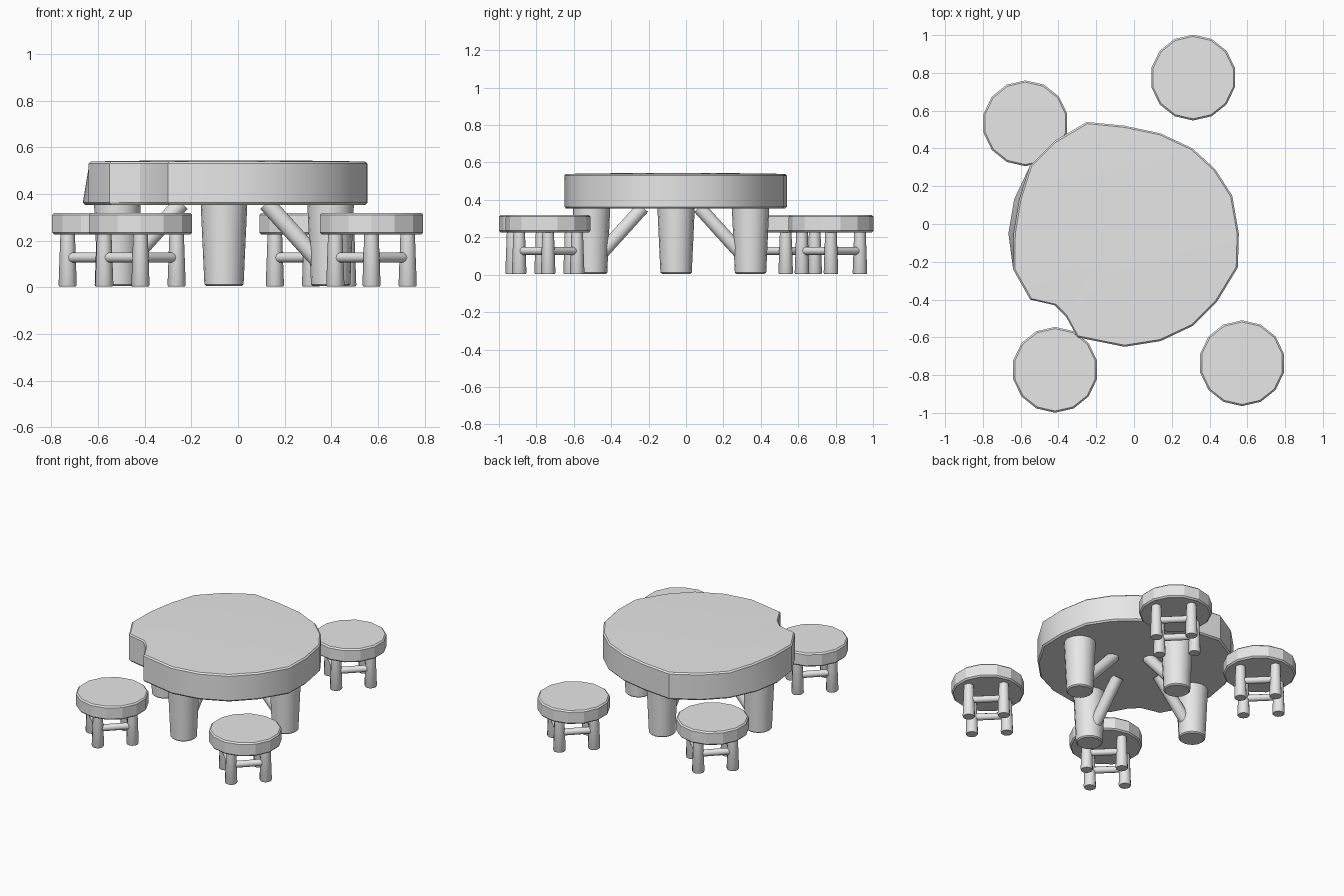
import bpy, bmesh
from math import cos, sin, pi, radians
from mathutils import Vector

cube = bpy.data.objects.get("Cube")
if cube:
    bpy.data.objects.remove(cube, do_unlink=True)

stone = bpy.data.materials.new("pale grey")
stone.use_nodes = True
GREY = (0.8, 0.8, 0.8, 1)
stone.diffuse_color = GREY
stone.node_tree.nodes["Principled BSDF"].inputs["Base Color"].default_value = GREY


def finish(name, bm, angle):
    """Turn a bmesh into an object, smooth below the given angle."""
    bmesh.ops.recalc_face_normals(bm, faces=bm.faces)
    mesh = bpy.data.meshes.new(name)
    bm.to_mesh(mesh)
    bm.free()
    mesh.materials.append(stone)
    for p in mesh.polygons:
        p.use_smooth = True
    mesh.set_sharp_from_angle(angle=radians(angle))
    obj = bpy.data.objects.new(name, mesh)
    bpy.context.collection.objects.link(obj)
    return obj


def loft(name, loops, angle):
    """Bridge rings of points and cap both ends."""
    bm = bmesh.new()
    rings = [[bm.verts.new(p) for p in loop] for loop in loops]
    n = len(rings[0])
    for a, b in zip(rings, rings[1:]):
        for i in range(n):
            j = (i + 1) % n
            bm.faces.new((a[i], a[j], b[j], b[i]))
    bm.faces.new(rings[0])
    bm.faces.new(rings[-1])
    return finish(name, bm, angle)


def turned(name, x, y, profile, sides, angle):
    """Round part from (radius, height) pairs."""
    turns = [2 * pi * i / sides for i in range(sides)]
    return loft(name, [[(x + r * sin(t), y + r * cos(t), z) for t in turns]
                       for r, z in profile], angle)


def rod(name, start, end, radius, sides=10):
    """Straight round bar between two points."""
    start, end = Vector(start), Vector(end)
    rot = (end - start).to_track_quat("Z", "Y")
    ring = [rot @ Vector((radius * cos(2 * pi * i / sides),
                          radius * sin(2 * pi * i / sides), 0)) for i in range(sides)]
    return loft(name, [[p + v for v in ring] for p in (start, end)], 40)


# Chipped, uneven table top
OUTLINE = [(-.25, .54), (-.05, .52), (.14, .48), (.31, .4), (.43, .29), (.52, .15),
           (.555, -.05), (.55, -.23), (.44, -.41), (.31, -.54), (.14, -.62),
           (-.05, -.65), (-.3, -.6), (-.36, -.49), (-.42, -.43), (-.55, -.4),
           (-.64, -.24), (-.665, -.05), (-.635, .13), (-.55, .31), (-.42, .44)]
CX, CY = -.06, -.06


def slab_ring(scale, z, lean):
    pts = []
    for x, y in OUTLINE:
        if x < -.6 and y > -.2:
            x += lean
        pts.append((CX + (x - CX) * scale, CY + (y - CY) * scale, z))
    return pts


loft("table_top", [slab_ring(.985, .353, 0), slab_ring(1, .363, 0),
                   slab_ring(1, .53, .028), slab_ring(.985, .539, .028),
                   slab_ring(.5, .543, .015)], 32)

# Table legs with slanted braces running up towards the middle
DIRECTIONS = {"left": (1, 0), "right": (-1, 0), "back": (0, 1), "front": (0, -1)}
for side, (dx, dy) in DIRECTIONS.items():
    reach = .457 if dx else .425
    mx, my = -.06, (-.053 if dx else -.08)
    turned(f"table_leg_{side}", mx + dx * reach, my + dy * reach,
           [(.076, .005), (.084, .012), (.1, .36)], 16, 40)
    low, high = reach - .04, reach - .275
    rod(f"table_brace_{side}", (mx + dx * low, my + dy * low, .1),
        (mx + dx * high, my + dy * high, .36), .038)

# Four stools: faceted seat, splayed legs and a ring of rungs
STOOLS = [(-.575, .533), (.313, .775), (-.418, -.772), (.572, -.737)]
for n, (x, y) in enumerate(STOOLS, 1):
    turned(f"stool_{n}_seat", x, y,
           [(.218, .226), (.227, .235), (.227, .31), (.218, .319)], 14, 20)
    feet = []
    for side in ("left", "back", "right", "front"):
        dx, dy = DIRECTIONS[side]
        fx, fy = x + dx * .155, y + dy * .155
        turned(f"stool_{n}_leg_{side}", fx, fy,
               [(.036, .004), (.039, .01), (.031, .23)], 12, 40)
        feet.append((fx, fy, .127))
    for i in range(4):
        rod(f"stool_{n}_rung_{i + 1}", feet[i], feet[(i + 1) % 4], .022)
